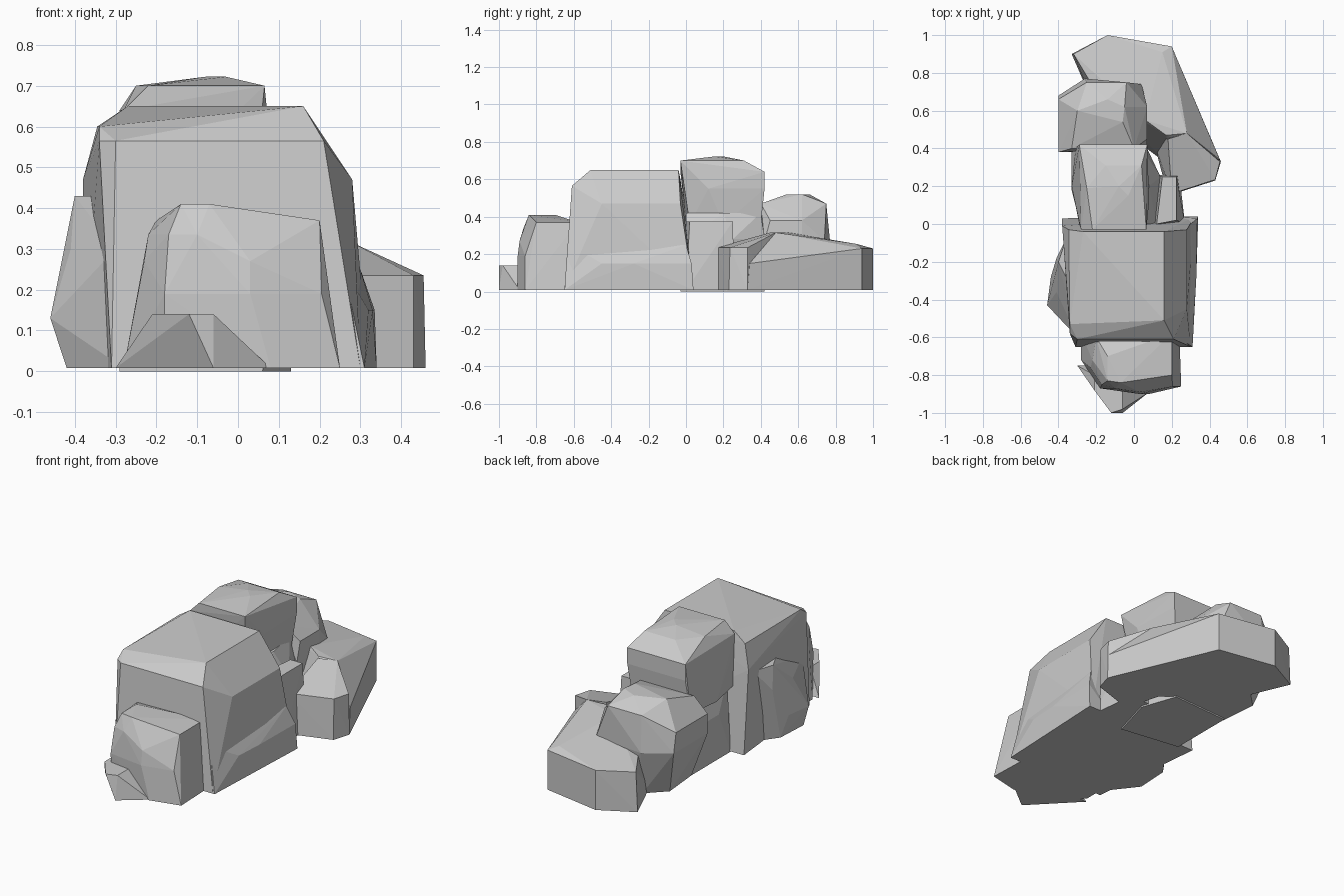
import bpy, bmesh

BASE = 0.008


def rock(name, layers):
    """Convex faceted boulder: layers are (z, [(x, y), ...]) outlines."""
    bm = bmesh.new()
    for z, ring in layers:
        for x, y in ring:
            bm.verts.new((x, y, z))
    res = bmesh.ops.convex_hull(bm, input=bm.verts)
    junk = {g for g in res["geom_interior"] + res["geom_unused"]
            if isinstance(g, bmesh.types.BMVert)}
    bmesh.ops.delete(bm, geom=list(junk), context='VERTS')
    bmesh.ops.recalc_face_normals(bm, faces=bm.faces)
    mesh = bpy.data.meshes.new(name)
    bm.to_mesh(mesh)
    bm.free()
    ob = bpy.data.objects.new(name, mesh)
    bpy.context.collection.objects.link(ob)
    return ob


# large central boulder, top sloping down to the front left corner
rock("main_boulder", [
    (BASE, [(-0.31, -0.65), (0.30, -0.65), (0.32, 0.04), (-0.38, 0.03)]),
    (0.47, [(0.28, -0.45), (0.28, -0.03), (-0.38, -0.01)]),
    (0.565, [(-0.34, -0.58), (-0.30, -0.61), (0.21, -0.61)]),
    (0.60, [(-0.34, -0.53), (-0.345, -0.03), (0.05, -0.56)]),
    (0.65, [(0.16, -0.51), (0.16, -0.04), (-0.27, -0.04)]),
])

# bulge on the left flank
rock("left_bulge", [
    (BASE, [(-0.42, -0.44), (-0.41, -0.25), (-0.28, -0.62), (-0.30, -0.1)]),
    (0.13, [(-0.46, -0.43), (-0.44, -0.28)]),
    (0.30, [(-0.41, -0.36), (-0.41, -0.18), (-0.30, -0.60)]),
    (0.43, [(-0.40, -0.20), (-0.36, -0.08), (-0.30, -0.4)]),
])

# lower right flank
rock("right_flank", [
    (BASE, [(0.2, -0.65), (0.31, -0.65), (0.34, 0.04), (0.2, 0.04)]),
    (0.15, [(0.32, -0.45), (0.33, -0.28), (0.335, 0.03)]),
    (0.25, [(0.26, -0.62), (0.30, 0.0)]),
])

# front boulder
rock("front_boulder", [
    (BASE, [(-0.28, -0.72), (-0.18, -0.86), (0.08, -0.90), (0.25, -0.86), (0.24, -0.58), (-0.28, -0.58)]),
    (0.19, [(-0.18, -0.87), (0.205, -0.86), (0.03, -0.90)]),
    (0.27, [(-0.23, -0.76), (-0.06, -0.88), (0.03, -0.89)]),
    (0.335, [(-0.22, -0.72), (-0.17, -0.85), (-0.10, -0.87)]),
    (0.37, [(0.20, -0.80), (0.20, -0.58), (-0.20, -0.60)]),
    (0.41, [(-0.14, -0.83), (-0.07, -0.84), (-0.14, -0.7)]),
])

# low wedge at the very front, undercut on its left
rock("front_wedge", [
    (BASE, [(-0.30, -0.75), (-0.06, -1.0), (0.08, -0.89), (0.05, -0.75)]),
    (0.14, [(-0.21, -0.88), (-0.12, -1.0), (-0.06, -0.98), (-0.06, -0.80), (-0.21, -0.80)]),
])

# tallest boulder behind the main one: cap and broader foot
rock("tall_boulder_cap", [
    (0.36, [(-0.29, 0.0), (-0.33, 0.20), (-0.31, 0.40), (0.05, 0.40), (0.06, 0.20), (0.03, 0.02)]),
    (0.55, [(-0.29, 0.0), (-0.29, 0.42), (0.07, 0.42), (0.08, 0.12)]),
    (0.64, [(-0.29, 0.42), (0.07, 0.42), (-0.28, -0.03)]),
    (0.70, [(-0.22, -0.03), (0.065, -0.03), (-0.25, 0.19), (-0.15, 0.31), (0.04, 0.31)]),
    (0.722, [(-0.03, 0.15), (-0.08, 0.20)]),
])
rock("tall_boulder_foot", [
    (0.0, [(-0.29, 0.02), (-0.29, 0.40), (0.06, 0.42), (0.13, 0.22), (0.06, -0.03)]),
    (0.28, [(-0.33, 0.18), (-0.33, 0.38), (0.06, 0.42), (0.14, 0.25), (0.12, 0.0)]),
    (0.42, [(-0.29, 0.05), (-0.29, 0.40), (0.04, 0.40), (0.08, 0.20), (0.04, 0.0)]),
])

# upright slab filling the right-hand gap
rock("right_slab", [
    (BASE, [(0.08, 0.0), (0.27, 0.0), (0.24, 0.26), (0.10, 0.26)]),
    (0.375, [(0.12, 0.0), (0.225, 0.02), (0.225, 0.25), (0.15, 0.25)]),
])

# rounded boulder at back left
rock("back_left_boulder", [
    (BASE, [(-0.30, 0.38), (-0.32, 0.60), (-0.22, 0.70), (0.0, 0.70), (0.05, 0.42)]),
    (0.27, [(-0.40, 0.38), (-0.40, 0.68), (-0.26, 0.77), (0.04, 0.74), (0.07, 0.62), (0.07, 0.42)]),
    (0.38, [(-0.40, 0.38), (-0.40, 0.66), (0.07, 0.62), (0.07, 0.45)]),
    (0.47, [(-0.25, 0.75), (-0.04, 0.75), (-0.33, 0.40), (0.0, 0.40)]),
    (0.52, [(-0.30, 0.60), (-0.14, 0.66), (-0.05, 0.62), (-0.06, 0.54)]),
])

# long low boulder at the back, and its right-hand shoulder
rock("back_low_boulder", [
    (BASE, [(-0.33, 0.90), (-0.14, 1.0), (0.20, 0.94), (0.46, 0.33), (0.2, 0.3), (-0.2, 0.6)]),
    (0.15, [(0.455, 0.34)]),
    (0.23, [(-0.32, 0.90), (-0.14, 1.0), (0.20, 0.94)]),
    (0.255, [(0.15, 0.91), (-0.2, 0.7)]),
    (0.315, [(0.28, 0.48), (0.17, 0.47), (0.06, 0.55)]),
])
rock("right_shoulder", [
    (BASE, [(0.18, 0.15), (0.43, 0.23), (0.46, 0.33), (0.30, 0.48), (0.1, 0.45)]),
    (0.235, [(0.20, 0.16), (0.43, 0.235), (0.455, 0.33)]),
    (0.315, [(0.28, 0.48), (0.18, 0.45)]),
])
